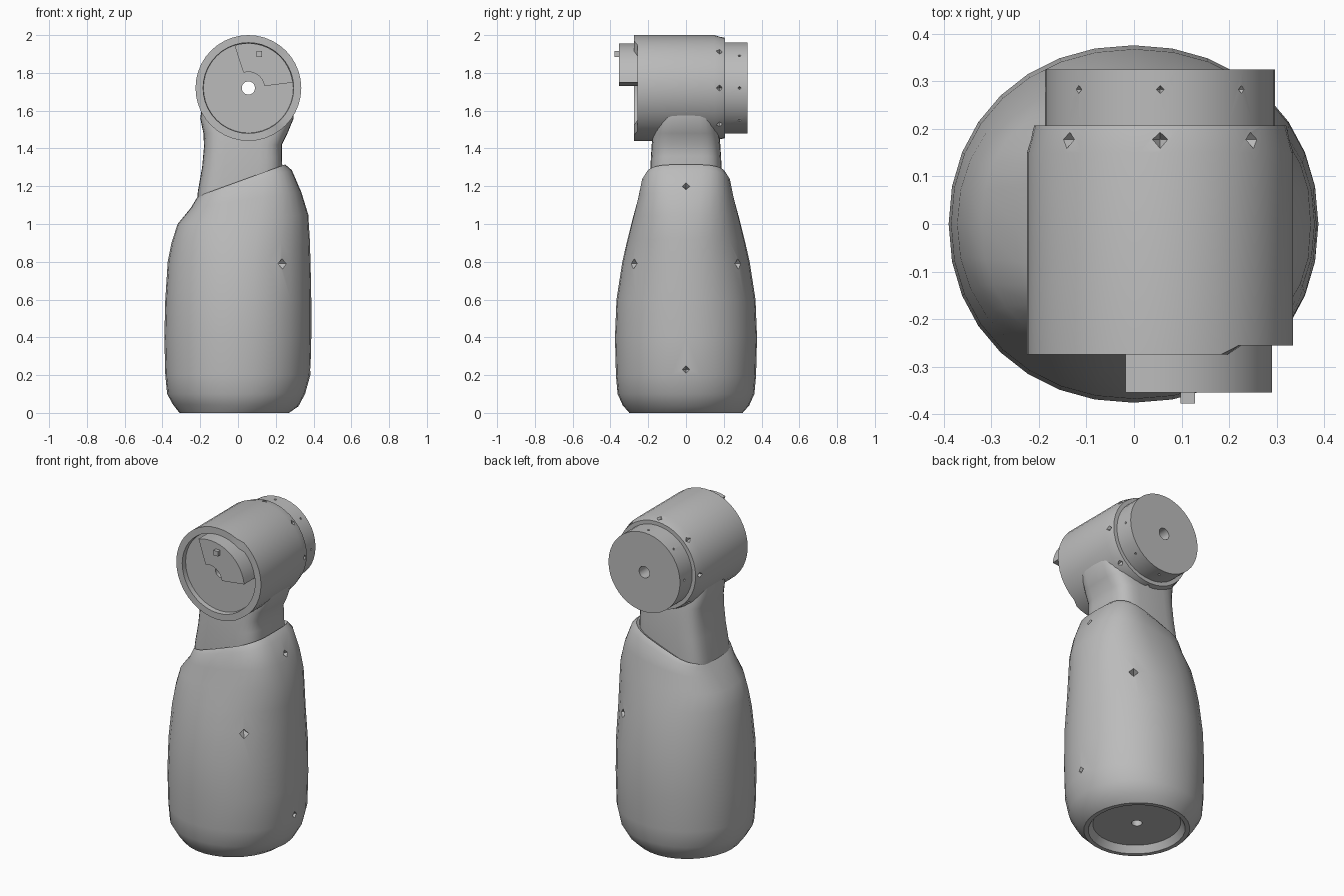
import bpy, bmesh, math
from mathutils import Vector

if "Cube" in bpy.data.objects:
    bpy.data.objects.remove(bpy.data.objects["Cube"])

GREY = (0.5, 0.5, 0.5, 1)
mat = bpy.data.materials.new("plain grey")
mat.use_nodes = True
mat.diffuse_color = GREY
mat.node_tree.nodes["Principled BSDF"].inputs["Base Color"].default_value = GREY

HX, HZ = 0.055, 1.72  # axis of the head


def finish(name, bm):
    bmesh.ops.recalc_face_normals(bm, faces=bm.faces)
    mesh = bpy.data.meshes.new(name)
    bm.to_mesh(mesh)
    bm.free()
    mesh.materials.append(mat)
    obj = bpy.data.objects.new(name, mesh)
    bpy.context.collection.objects.link(obj)
    return obj


def activate(obj):
    bpy.ops.object.select_all(action='DESELECT')
    obj.select_set(True)
    bpy.context.view_layer.objects.active = obj


def smooth(obj, angle=32):
    activate(obj)
    bpy.ops.object.shade_smooth_by_angle(angle=math.radians(angle))


def bridge(bm, rings, closed=False):
    count = len(rings[0])
    pairs = list(zip(rings, rings[1:])) + ([(rings[-1], rings[0])] if closed else [])
    for a, b in pairs:
        for i in range(count):
            j = (i + 1) % count
            bm.faces.new((a[i], a[j], b[j], b[i]))


def loft(name, sections, sides=32):
    """Each section: left x, left z, right x, right z, half depth, squareness."""
    bm = bmesh.new()
    rings = []
    for x0, z0, x1, z1, depth, power in sections:
        ring = []
        for i in range(sides):
            a = 2 * math.pi * i / sides
            c, s = math.cos(a), math.sin(a)
            u = math.copysign(abs(c) ** (2 / power), c)
            v = math.copysign(abs(s) ** (2 / power), s)
            t = (u + 1) / 2
            ring.append(bm.verts.new((x0 + (x1 - x0) * t, depth * v, z0 + (z1 - z0) * t)))
        rings.append(ring)
    bridge(bm, rings)
    bm.faces.new(rings[0])
    bm.faces.new(rings[-1])
    return finish(name, bm)


def on_head(r, y, a):
    return Vector((HX + r * math.cos(a), y, HZ + r * math.sin(a)))


def cut_pits(obj, pits):
    """Four-sided pointed pits: position, outward direction, radius."""
    bm = bmesh.new()
    for pos, out, size in pits:
        out = Vector(out).normalized()
        rot = out.to_track_quat('Z', 'Y').to_matrix().to_4x4()
        rot.translation = Vector(pos)
        bmesh.ops.create_cone(bm, cap_ends=True, segments=4, radius1=0.001,
                              radius2=size * 2, depth=size * 4, matrix=rot)
    cutter = finish("pit_cutter", bm)
    cutter.hide_render = True
    mod = obj.modifiers.new("pits", 'BOOLEAN')
    mod.operation = 'DIFFERENCE'
    mod.solver = 'EXACT'
    mod.object = cutter
    activate(obj)
    bpy.ops.object.modifier_apply(modifier=mod.name)
    bpy.data.objects.remove(cutter)


# Body shell with recessed base and slanted shoulder
body = loft("body", [
    (-0.05, 0.08, 0.01, 0.08, 0.03, 2),
    (-0.05, 0.04, 0.01, 0.04, 0.03, 2),
    (-0.26, 0.04, 0.22, 0.04, 0.25, 2),
    (-0.285, 0, 0.245, 0, 0.275, 2),
    (-0.31, 0, 0.27, 0, 0.30, 2),
    (-0.345, 0.045, 0.32, 0.035, 0.335, 2),
    (-0.375, 0.1, 0.355, 0.1, 0.362, 2.1),
    (-0.385, 0.2, 0.383, 0.2, 0.371, 2.1),
    (-0.39, 0.4, 0.388, 0.4, 0.376, 2.1),
    (-0.385, 0.6, 0.388, 0.6, 0.368, 2.1),
    (-0.372, 0.8, 0.384, 0.8, 0.337, 2.1),
    (-0.352, 0.9, 0.38, 0.92, 0.312, 2.2),
    (-0.32, 1.0, 0.372, 1.05, 0.283, 2.4),
    (-0.25, 1.085, 0.335, 1.17, 0.255, 2.8),
    (-0.22, 1.135, 0.285, 1.285, 0.235, 3.2),
    (-0.205, 1.15, 0.25, 1.315, 0.215, 3.5),
    (-0.19, 1.14, 0.235, 1.295, 0.195, 3.5),
])
cut_pits(body, [((0.385, 0, 0.23), (1, 0, 0), 0.02),
                ((0.322, 0, 1.2), (1, 0, 0.4), 0.02),
                ((0.228, -0.268, 0.79), (0.6, -0.75, 0), 0.022),
                ((0.228, 0.268, 0.79), (0.6, 0.75, 0), 0.022)])
smooth(body)

# Neck flaring into the head
neck = loft("neck", [
    (-0.215, 1.08, 0.23, 1.22, 0.19, 4),
    (-0.213, 1.17, 0.235, 1.3, 0.19, 4),
    (-0.19, 1.3, 0.232, 1.36, 0.187, 4),
    (-0.18, 1.41, 0.232, 1.42, 0.182, 4),
    (-0.183, 1.48, 0.262, 1.48, 0.176, 4),
    (-0.2, 1.56, 0.295, 1.56, 0.165, 4),
    (-0.19, 1.62, 0.29, 1.62, 0.15, 4),
])
smooth(neck)

# Head barrel with front rim, rear cap and through hole
profile = [(0.035, -0.245), (0.238, -0.245), (0.24, -0.275), (0.28, -0.275), (0.28, 0.15),
           (0.265, 0.207), (0.242, 0.207), (0.242, 0.325), (0.035, 0.325)]
SEG = 40
bm = bmesh.new()
bridge(bm, [[bm.verts.new(on_head(r, y, 2 * math.pi * i / SEG)) for i in range(SEG)]
            for r, y in profile], closed=True)
for v in bm.verts:  # lowered part of the rim
    if v.co.y < -0.27 and v.co.x > 0.2:
        v.co.y = -0.256
head = finish("head_barrel", bm)
pits = []
for k in range(8):
    a = math.pi * k / 4
    out = on_head(1, 0, a) - on_head(0, 0, a)
    pits.append((on_head(0.242, 0.283, a), out, 0.008))
    pits.append((on_head(0.272, 0.178, a), out, 0.016))
cut_pits(head, pits)
smooth(head)

# Raised sector boss inside the front rim
bm = bmesh.new()
STEPS = 14
angles = [math.radians(7 + 101 * i / STEPS) for i in range(STEPS + 1)]
bridge(bm, [[bm.verts.new(on_head(r, y, a)) for r, y in
             ((0.085, -0.24), (0.237, -0.24), (0.237, -0.355), (0.085, -0.355))]
            for a in angles])
bm.verts.ensure_lookup_table()
bm.faces.new(bm.verts[:4])
bm.faces.new(bm.verts[-4:])
smooth(finish("front_boss", bm))

# Small locating pin on the boss
bm = bmesh.new()
bmesh.ops.create_cube(bm, size=0.03)
bmesh.ops.translate(bm, verts=bm.verts, vec=(0.113, -0.363, 1.9))
finish("boss_pin", bm)
